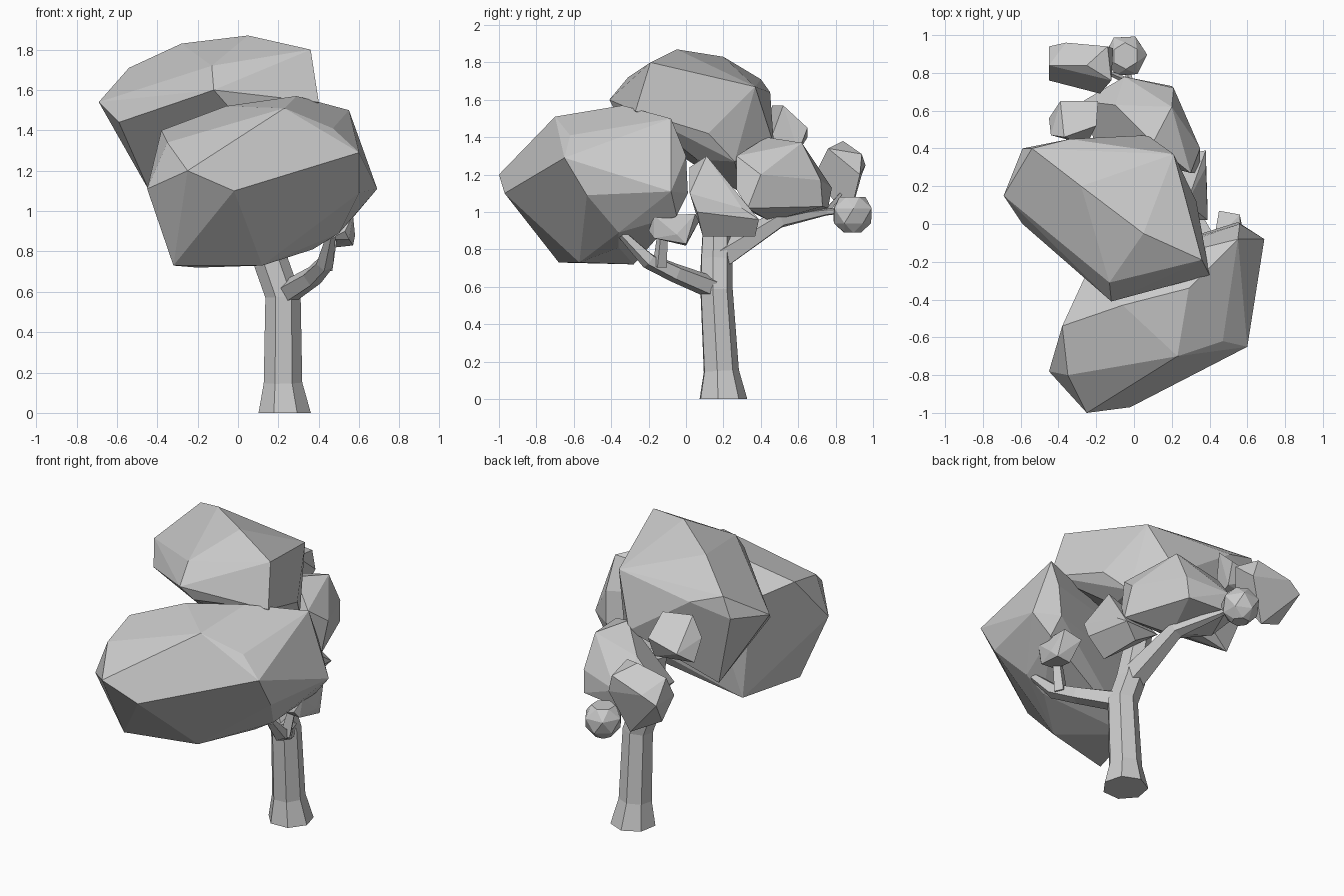
import bpy, bmesh, math
from mathutils import Vector


def finish(bm, name):
    bmesh.ops.recalc_face_normals(bm, faces=bm.faces)
    me = bpy.data.meshes.new(name)
    bm.to_mesh(me)
    bm.free()
    ob = bpy.data.objects.new(name, me)
    bpy.context.collection.objects.link(ob)
    return ob


# faceted leaf clump: convex hull of a few corners, near-flat facets merged
def clump(name, pts):
    bm = bmesh.new()
    for p in pts:
        bm.verts.new(p)
    bmesh.ops.convex_hull(bm, input=bm.verts[:])
    loose = [v for v in bm.verts if not v.link_faces]
    bmesh.ops.delete(bm, geom=loose, context='VERTS')
    bmesh.ops.dissolve_limit(bm, angle_limit=math.radians(8),
                             verts=bm.verts[:], edges=bm.edges[:])
    return finish(bm, name)


# tapered limb: rings of equal side count along a path of (x, y, z, radius)
def limb(name, path, sides):
    bm = bmesh.new()
    rings = []
    pts = [Vector(p[:3]) for p in path]
    for i, p in enumerate(pts):
        d = (pts[min(i + 1, len(pts) - 1)] - pts[max(i - 1, 0)]).normalized()
        if i == 0 and p.z == 0:
            d = Vector((0, 0, 1))
        q = Vector((0, 0, 1)).rotation_difference(d)
        ring = []
        for k in range(sides):
            a = 2 * math.pi * (k + 0.8) / sides
            ring.append(bm.verts.new(
                p + q @ (Vector((math.cos(a), math.sin(a), 0)) * path[i][3])))
        rings.append(ring)
    for a, b in zip(rings, rings[1:]):
        for k in range(sides):
            n = (k + 1) % sides
            bm.faces.new((a[k], a[n], b[n], b[k]))
    bm.faces.new(rings[0][::-1])
    bm.faces.new(rings[-1])
    return finish(bm, name)


# trunk and branches
limb("trunk", [(.23, .195, 0, .133), (.222, .185, .15, .098),
               (.222, .16, .58, .09), (.165, .16, .74, .088),
               (.1, .17, 1.1, .075)], 7)
limb("front_branch", [(.25, .13, .6, .062), (.37, -.06, .675, .052),
                      (.43, -.2, .74, .045), (.46, -.34, .88, .025)], 5)
limb("side_branch", [(.43, -.14, .71, .04), (.48, -.12, .95, .025)], 4)
limb("back_branch", [(.16, .18, .76, .08), (.1, .5, .96, .05),
                     (-.02, .75, 1.0, .02), (-.05, .9, 1.01, .012)], 5)
limb("far_twig", [(-.02, .75, 1.0, .018), (-.2, .83, 1.1, .01)], 4)

# large crowns
clump("upper_crown", [
    (.05, -.05, 1.87), (.36, -.19, 1.80), (-.28, .2, 1.83), (-.13, -.31, 1.72),
    (-.12, -.41, 1.60), (-.69, .15, 1.54), (.4, -.27, 1.54), (-.54, .4, 1.71),
    (-.59, .4, 1.58), (-.34, .45, 1.64), (.21, .37, 1.67), (.07, .47, 1.36),
    (-.44, .3, 1.1), (.33, .12, 1.42), (.25, .26, 1.27), (-.59, 0, 1.44),
    (0, .05, 1.25), (-.05, -.37, 1.52), (.2, .06, 1.28), (.31, -.02, 1.41)])
clump("front_crown", [
    (-.45, -.78, 1.11), (-.25, -1, 1.2), (-.02, -.97, 1.1), (.6, -.65, 1.29),
    (.69, -.08, 1.11), (.55, -.08, 1.5), (.47, -.62, 1.41), (-.18, -.8, 1.35),
    (.23, -.7, 1.51), (.29, -.34, 1.57), (-.06, -.43, 1.52), (-.35, -.8, 1.34),
    (-.38, -.54, 1.4), (-.26, -.28, 1.35), (.6, -.53, 1.09), (-.32, -.68, .73),
    (.12, -.57, .73), (-.2, -.28, .72), (.37, -.36, .81), (.5, -.36, .89),
    (.58, -.05, .98), (.56, 0, 1.3), (.55, .01, 1.1), (-.12, -.2, 1.1)])

# smaller clumps along the back
clump("back_foliage", [
    (.1, .43, 1.4), (.2, .62, 1.37), (.21, .72, 1.17), (.2, .73, 1.03),
    (.1, .45, .95), (.35, .33, 1.02), (.32, .27, 1.12), (.3, .27, 1.3),
    (.35, .4, 1.2), (-.05, .78, 1.13), (-.27, .65, 1.15), (-.1, .63, 1.3),
    (-.2, .4, 1.08), (0, .35, 1.0), (-.05, .76, 1.02), (-.12, .55, .98)])
clump("back_upper_clump", [
    (-.44, .47, 1.45), (-.39, .65, 1.4), (-.19, .65, 1.45), (-.2, .52, 1.57),
    (-.37, .46, 1.57), (-.45, .56, 1.33), (-.2, .6, 1.32), (-.25, .42, 1.3)])
clump("far_clump", [
    (-.45, .94, 1.2), (-.36, .96, 1.25), (-.14, .94, 1.31), (-.11, .93, 1.2),
    (-.18, .69, 1.2), (-.45, .76, 1.2), (-.45, .84, 1.34), (-.25, .84, 1.38),
    (-.12, .76, 1.34), (-.22, .87, .95), (-.4, .81, 1.04)])
clump("trunk_clump", [
    (.28, .11, 1.3), (.38, .3, 1.02), (.2, .02, 1.24), (.39, .02, 1.1),
    (.3, .37, .87), (.3, .09, .87), (.38, .39, .96), (.39, .06, 1.0),
    (.08, .12, 1.05), (.1, .33, 1.0)])
clump("side_clump", [
    (.58, -.05, .88), (.56, .05, .99), (.57, -.17, .98), (.53, -.2, .9),
    (.48, 0, .82), (.57, 0, .83), (.45, .07, .95), (.42, -.1, .98),
    (.45, -.16, .86), (.55, -.17, .86)])

# rounded clump at the branch tip
rings = [(.89, .05), (.94, .1), (1.02, .115), (1.08, .07)]
clump("tip_clump", [(-.045 + r * math.cos(k * math.pi / 3 + i * .5 + .1),
                     .89 + r * math.sin(k * math.pi / 3 + i * .5 + .1), z)
                    for i, (z, r) in enumerate(rings) for k in range(6)])
